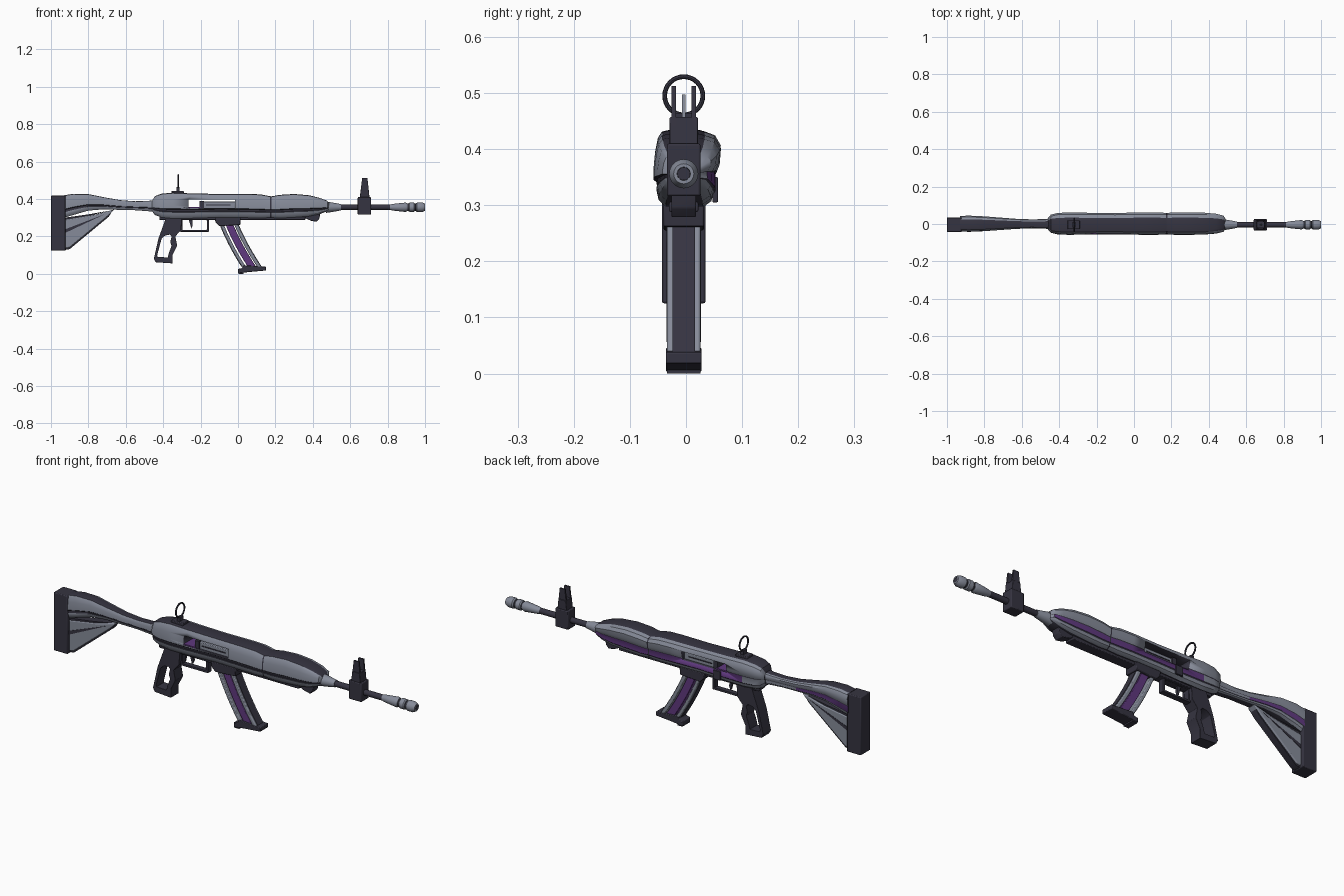
import bpy, bmesh, math
from mathutils import Vector

cube = bpy.data.objects.get("Cube")
if cube:
    bpy.data.objects.remove(cube, do_unlink=True)


def material(name, rgb):
    m = bpy.data.materials.new(name)
    m.use_nodes = True
    m.diffuse_color = (*rgb, 1)
    bsdf = next(n for n in m.node_tree.nodes if n.type == 'BSDF_PRINCIPLED')
    bsdf.inputs["Base Color"].default_value = (*rgb, 1)
    bsdf.inputs["Roughness"].default_value = 0.6
    return m


DARK = material("dark charcoal", (0.036, 0.034, 0.052))
GREY = material("blue grey", (0.24, 0.26, 0.32))
PURPLE = material("deep purple", (0.115, 0.04, 0.21))
MID = -0.004      # y of the centre plane
BORE = 0.356      # z of the barrel axis


def finish(name, bm, mats, bevel=0.0, smooth=True):
    bmesh.ops.recalc_face_normals(bm, faces=bm.faces)
    mesh = bpy.data.meshes.new(name)
    bm.to_mesh(mesh)
    bm.free()
    ob = bpy.data.objects.new(name, mesh)
    bpy.context.collection.objects.link(ob)
    for m in mats:
        mesh.materials.append(m)
    if bevel:
        mod = ob.modifiers.new("bevel", 'BEVEL')
        mod.width, mod.segments = bevel, 2
    if smooth:
        bpy.ops.object.select_all(action='DESELECT')
        ob.select_set(True)
        bpy.context.view_layer.objects.active = ob
        bpy.ops.object.shade_smooth_by_angle(angle=math.radians(35))
    return ob


def extrude_y(bm, half, y):
    """Thicken flat faces in the xz plane to a slab."""
    got = bmesh.ops.extrude_face_region(bm, geom=bm.faces[:])
    top = [v for v in got["geom"] if isinstance(v, bmesh.types.BMVert)]
    bmesh.ops.translate(bm, verts=bm.verts, vec=(0, y - half, 0))
    bmesh.ops.translate(bm, verts=top, vec=(0, 2 * half, 0))


def prism(name, pts, half, mat, y=MID, bevel=0.0):
    bm = bmesh.new()
    bm.faces.new([bm.verts.new((x, 0, z)) for x, z in pts])
    extrude_y(bm, half, y)
    return finish(name, bm, [mat], bevel)


def box(name, x0, x1, z0, z1, half, mat, y=MID, bevel=0.0):
    return prism(name, [(x0, z0), (x1, z0), (x1, z1), (x0, z1)], half, mat, y, bevel)


def frame(name, outer, inner, half, mat, bevel=0.0):
    bm = bmesh.new()
    a, b = [[bm.verts.new((x, 0, z)) for x, z in ring] for ring in (outer, inner)]
    for i in range(len(a)):
        j = (i + 1) % len(a)
        bm.faces.new((a[i], a[j], b[j], b[i]))
    extrude_y(bm, half, MID)
    return finish(name, bm, [mat], bevel)


def lathe(name, profile, mat, sides=20):
    """Turn (x, radius) pairs around the barrel axis."""
    bm = bmesh.new()
    rings = []
    for x, r in profile:
        angles = [math.tau * k / sides for k in range(sides)]
        rings.append([bm.verts.new((x, MID + r * math.cos(a), BORE + r * math.sin(a))) for a in angles])
    bridge(bm, rings)
    return finish(name, bm, [mat])


def bridge(bm, rings, rule=None):
    n = len(rings[0])
    for s in range(len(rings) - 1):
        for i in range(n):
            j = (i + 1) % n
            f = bm.faces.new((rings[s][i], rings[s][j], rings[s + 1][j], rings[s + 1][i]))
            if rule:
                f.material_index = rule(s, i)
    bm.faces.new(rings[0])
    bm.faces.new(rings[-1])


# Shared shell section: (y, height share), clockwise from the bottom
SECTION = [(-.036, 0), (-.049, .1), (-.053, .24), (-.051, .27), (-.053, .35), (-.058, .38), (-.058, .5),
           (-.055, .72), (-.05, .9), (-.043, .98), (-.03, 1.0), (.024, 1.0), (.034, .98), (.052, .93),
           (.062, .8), (.06, .6), (.054, .48), (.052, .45), (.053, .22), (.049, .18), (.045, .08), (.03, 0)]
DARK_EDGES = {2, 3, 4, 9, 10, 11, 16, 18, 21}
STRIPE_EDGE = 17


def shell(name, stations, seam=-1, stripe_from=-9, stripe_to=9):
    bm = bmesh.new()
    rings = [[bm.verts.new((x, y * w, lo + (hi - lo) * v)) for y, v in SECTION] for x, lo, hi, w in stations]

    def rule(s, i):
        if s == seam or i in DARK_EDGES:
            return 0
        return 2 if i == STRIPE_EDGE and stripe_from <= stations[s][0] < stripe_to else 1
    bridge(bm, rings, rule)
    return finish(name, bm, [DARK, GREY, PURPLE])


# Receiver and handguard: x, bottom, top, width scale
body = shell("body_shell", [
    (-.46, .335, .39, .55), (-.445, .315, .415, .8), (-.41, .302, .428, .95), (-.35, .296, .434, 1),
    (-.25, .297, .43, .97), (-.1, .302, .427, .95), (.05, .3, .427, 1), (.12, .298, .425, 1),
    (.172, .301, .415, .96), (.178, .301, .414, .96), (.22, .298, .422, 1), (.3, .302, .427, 1),
    (.38, .308, .42, .97), (.44, .32, .405, .88), (.478, .335, .39, .72), (.49, .342, .375, .42)],
    seam=8, stripe_from=-.4, stripe_to=.46)

# Ejection port cut through the receiver
cutter = box("port_cutter", -.265, -.015, .352, .398, .2, DARK)
mod = body.modifiers.new("port", 'BOOLEAN')
mod.object, mod.operation, mod.solver = cutter, 'DIFFERENCE', 'EXACT'
bpy.context.view_layer.update()
cut = bpy.data.meshes.new_from_object(body.evaluated_get(bpy.context.evaluated_depsgraph_get()))
body.modifiers.clear()
body.data = cut
bpy.data.objects.remove(cutter, do_unlink=True)
box("bolt", -.185, -.015, .35, .386, .04, GREY, bevel=.003)
box("bolt_block", -.205, -.182, .35, .39, .046, DARK)
box("bolt_slot", -.17, -.04, .366, .371, .043, DARK)
box("port_floor", -.265, -.2, .348, .358, .05, PURPLE)
box("side_lever", -.23, -.19, .305, .35, .005, DARK, y=.052, bevel=.002)
box("lower_rail", -.42, .36, .288, .306, .026, DARK, bevel=.003)
prism("handguard_lug", [(.33, .31), (.39, .284), (.42, .278), (.435, .295), (.44, .325)], .022, DARK, bevel=.003)

# Stock
shell("stock_bar", [
    (-.93, .3, .42, .7), (-.88, .315, .428, .72), (-.8, .338, .426, .66), (-.72, .345, .41, .56),
    (-.63, .342, .394, .45), (-.55, .34, .388, .4), (-.48, .335, .39, .42), (-.44, .33, .395, .5)], stripe_to=-.7)
box("butt_plate", -1, -.922, .125, .418, .039, DARK, bevel=.004)
prism("stock_strut", [(-.66, .345), (-.76, .318), (-.93, .29), (-.93, .135), (-.9, .14), (-.7, .305)],
      .024, GREY, bevel=.005)
prism("strut_lower_rail", [(-.67, .34), (-.7, .32), (-.93, .147), (-.93, .127), (-.9, .132), (-.69, .306)],
      .017, DARK)
prism("strut_groove", [(-.71, .32), (-.93, .236), (-.93, .216)], .0255, DARK)
prism("strut_top_groove", [(-.69, .338), (-.8, .318), (-.93, .3), (-.93, .284), (-.8, .309)], .02, DARK)

# Pistol grip and trigger
frame("pistol_grip",
      [(-.385, .3), (-.3, .3), (-.305, .235), (-.335, .2), (-.325, .15), (-.35, .1), (-.35, .056), (-.44, .062),
       (-.45, .08), (-.425, .19)],
      [(-.39, .205), (-.365, .21), (-.355, .2), (-.362, .17), (-.355, .15), (-.37, .11), (-.375, .088), (-.43, .09),
       (-.432, .1), (-.408, .19)], .031, DARK, .004)
frame("trigger_guard", [(-.31, .298), (-.155, .298), (-.155, .225), (-.31, .225)],
      [(-.298, .287), (-.167, .287), (-.167, .235), (-.298, .235)], .014, DARK, .002)
prism("trigger", [(-.265, .295), (-.245, .295), (-.242, .26), (-.25, .243), (-.255, .262)], .006, DARK)

# Curved magazine built from strips
prism("magazine_well", [(-.125, .302), (.015, .302), (.012, .262), (-.1, .255), (-.12, .275)], .036, DARK, bevel=.003)


def mag_point(u, t):
    return (-.1 + .09 * t + .03 * t * t + u * (.1 + .01 * t), .275 - .235 * t - .01 * u)


def mag_strip(name, u0, u1, half, mat, bevel=0.0):
    ts = [k / 8 for k in range(9)]
    prism(name, [mag_point(u0, t) for t in ts] + [mag_point(u1, t) for t in reversed(ts)], half, mat, bevel=bevel)


mag_strip("magazine_rear_rib", 0, .2, .03, GREY, .004)
mag_strip("magazine_rear_spine", -.03, .06, .02, DARK)
mag_strip("magazine_core", .3, .73, .025, PURPLE, .002)
mag_strip("magazine_front_rib", .78, 1, .03, GREY, .004)
mag_strip("magazine_front_spine", .94, 1.03, .02, DARK)
prism("magazine_base", [(0, .003), (.06, .01), (.15, .018), (.15, .038), (.03, .046), (.02, .03), (0, .026)],
      .032, DARK, bevel=.003)
box("magazine_foot", .002, .03, 0, .02, .03, DARK)

# Barrel and muzzle
lathe("barrel_collar", [(.47, .03), (.5, .026), (.55, .017)], GREY)
lathe("barrel", [(.48, .0145), (.93, .0145)], DARK)
lathe("muzzle_cone", [(.81, .014), (.83, .018), (.895, .025), (.905, .021)], GREY)
lathe("muzzle_neck", [(.9, .019), (.98, .019)], DARK)
lathe("muzzle_ring", [(.912, .021), (.917, .025), (.94, .025), (.945, .021)], GREY)
lathe("muzzle_tip", [(.952, .021), (.958, .026), (.985, .026), (1, .018), (1, .012), (.985, .011)], GREY)
lathe("muzzle_bore", [(.98, .0115), (.9985, .0115)], DARK)

# Front sight
box("front_sight_block", .64, .712, .316, .41, .03, DARK, bevel=.004)
prism("front_sight_tower", [(.65, .4), (.704, .4), (.698, .457), (.657, .457)], .025, DARK, bevel=.002)
for side, label in ((-1, "right"), (1, "left")):
    prism("front_sight_ear_" + label, [(.655, .44), (.7, .44), (.692, .512), (.664, .512)], .004, DARK,
          y=MID + side * .018)
prism("front_sight_post", [(.672, .45), (.684, .45), (.681, .482), (.678, .497), (.675, .482)], .0035, GREY)

# Rear ring sight
box("rear_sight_base", -.355, -.29, .42, .444, .024, DARK, bevel=.003)
box("rear_sight_stem", -.328, -.312, .44, .464, .014, DARK)
bpy.ops.mesh.primitive_torus_add(location=(-.32, MID, .495), rotation=(0, math.pi / 2, 0),
                                 major_radius=.034, minor_radius=.0042, major_segments=32, minor_segments=8)
ring = bpy.context.object
ring.name = "rear_sight_ring"
ring.data.materials.append(DARK)
bpy.ops.object.shade_smooth_by_angle(angle=math.radians(35))
